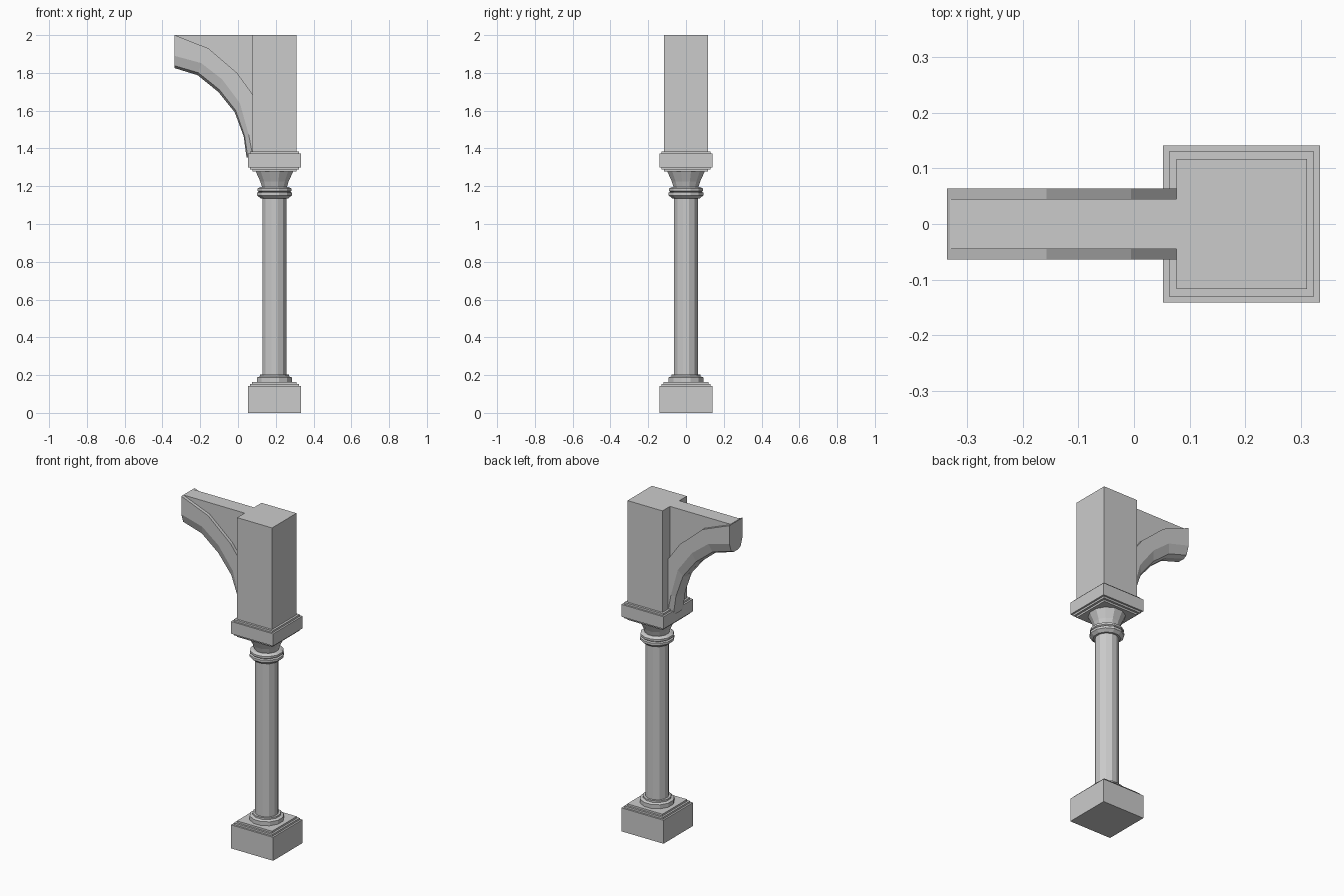
import bpy, bmesh, math

cube = bpy.data.objects.get("Cube")
if cube:
    bpy.data.objects.remove(cube, do_unlink=True)

stone = bpy.data.materials.new("grey_stone")
stone.use_nodes = True
stone.diffuse_color = (0.6, 0.6, 0.6, 1)
stone.node_tree.nodes["Principled BSDF"].inputs["Base Color"].default_value = (0.6, 0.6, 0.6, 1)

AXIS = 0.193  # x of the column's centre line


def finish(name, bm):
    bmesh.ops.recalc_face_normals(bm, faces=bm.faces)
    mesh = bpy.data.meshes.new(name)
    bm.to_mesh(mesh)
    bm.free()
    mesh.materials.append(stone)
    obj = bpy.data.objects.new(name, mesh)
    bpy.context.collection.objects.link(obj)
    return obj


def turned(name, profile, sides):
    """Stack of regular rings; each profile entry is (half width across flats, z)."""
    bm = bmesh.new()
    rings = []
    for half, z in profile:
        r = half / math.cos(math.pi / sides)
        angles = [(i + 0.5) * math.tau / sides for i in range(sides)]
        rings.append([bm.verts.new((AXIS + r * math.cos(a), r * math.sin(a), z)) for a in angles])
    for low, high in zip(rings, rings[1:]):
        for i in range(sides):
            j = (i + 1) % sides
            bm.faces.new((low[i], low[j], high[j], high[i]))
    bm.faces.new(rings[0])
    bm.faces.new(rings[-1])
    return finish(name, bm)


# Square parts: plinth, abacus and upper block
turned("plinth", [(0.141, 0), (0.141, 0.142), (0.13, 0.142), (0.13, 0.153),
                  (0.118, 0.153), (0.118, 0.164)], 4)
turned("abacus", [(0.117, 1.278), (0.117, 1.289), (0.13, 1.289), (0.13, 1.3), (0.141, 1.3),
                  (0.141, 1.374), (0.13, 1.374), (0.13, 1.385)], 4)
turned("upper_block", [(0.117, 1.38), (0.117, 2)], 4)

# Faceted round parts: base moulding, shaft and capital
turned("base_moulding", [(0.092, 0.16), (0.092, 0.188), (0.076, 0.194), (0.076, 0.204)], 12)
turned("shaft", [(0.063, 0.19), (0.063, 1.15)], 12)
turned("neck_ring", [(0.074, 1.136), (0.092, 1.152), (0.092, 1.166), (0.083, 1.17),
                     (0.09, 1.176), (0.09, 1.188), (0.075, 1.196)], 12)
turned("capital_bell", [(0.064, 1.19), (0.075, 1.225), (0.1, 1.28)], 12)

# Arch curves in (x, z): top edge, shoulder and underside of the rib
outer = [(-0.335, 2), (-0.157, 1.93), (-0.005, 1.8), (0.08, 1.683)]
shoulder = [(-0.335, 1.89), (-0.195, 1.852), (-0.085, 1.767), (0.01, 1.64), (0.056, 1.475), (0.08, 1.353)]
under = [(-0.335, 1.825), (-0.214, 1.788), (-0.103, 1.698), (-0.018, 1.592), (0.03, 1.464), (0.045, 1.353)]
middle = [(a + (b - a) * 0.8, c + (d - c) * 0.8) for (a, c), (b, d) in zip(shoulder, under)]

# Arch rib: flat sides with a bevelled underside
bm = bmesh.new()


def row(points, y):
    return [bm.verts.new((x, y, z)) for x, z in points]


section = [row(outer, 0.064), row(shoulder, 0.064), row(middle, 0.046), row(under, 0.022),
           row(under, -0.022), row(middle, -0.046), row(shoulder, -0.064), row(outer, -0.064)]
for a, b in list(zip(section[1:7], section[2:7])) + [(section[7], section[0])]:
    for i in range(len(a) - 1):
        bm.faces.new((a[i], a[i + 1], b[i + 1], b[i]))
bm.faces.new(section[0] + section[1][::-1])
bm.faces.new(section[7] + section[6][::-1])
bm.faces.new([r[0] for r in section])
bm.faces.new([r[-1] for r in section[1:7]])
bm.faces.new([section[k][-1] for k in (0, 1, 6, 7)])
finish("arch_rib", bm)

# Thinner spandrel wall filling the corner above the rib
bm = bmesh.new()
wall = [(-0.33, 2), (0.08, 2)] + [(x, z - 0.03) for x, z in outer[:0:-1]] + [(-0.33, 1.97)]
sides = [[bm.verts.new((x, y, z)) for x, z in wall] for y in (-0.045, 0.045)]
for side in sides:
    bm.faces.new(side)
for i in range(len(wall)):
    j = (i + 1) % len(wall)
    bm.faces.new((sides[0][i], sides[0][j], sides[1][j], sides[1][i]))
finish("spandrel_wall", bm)
